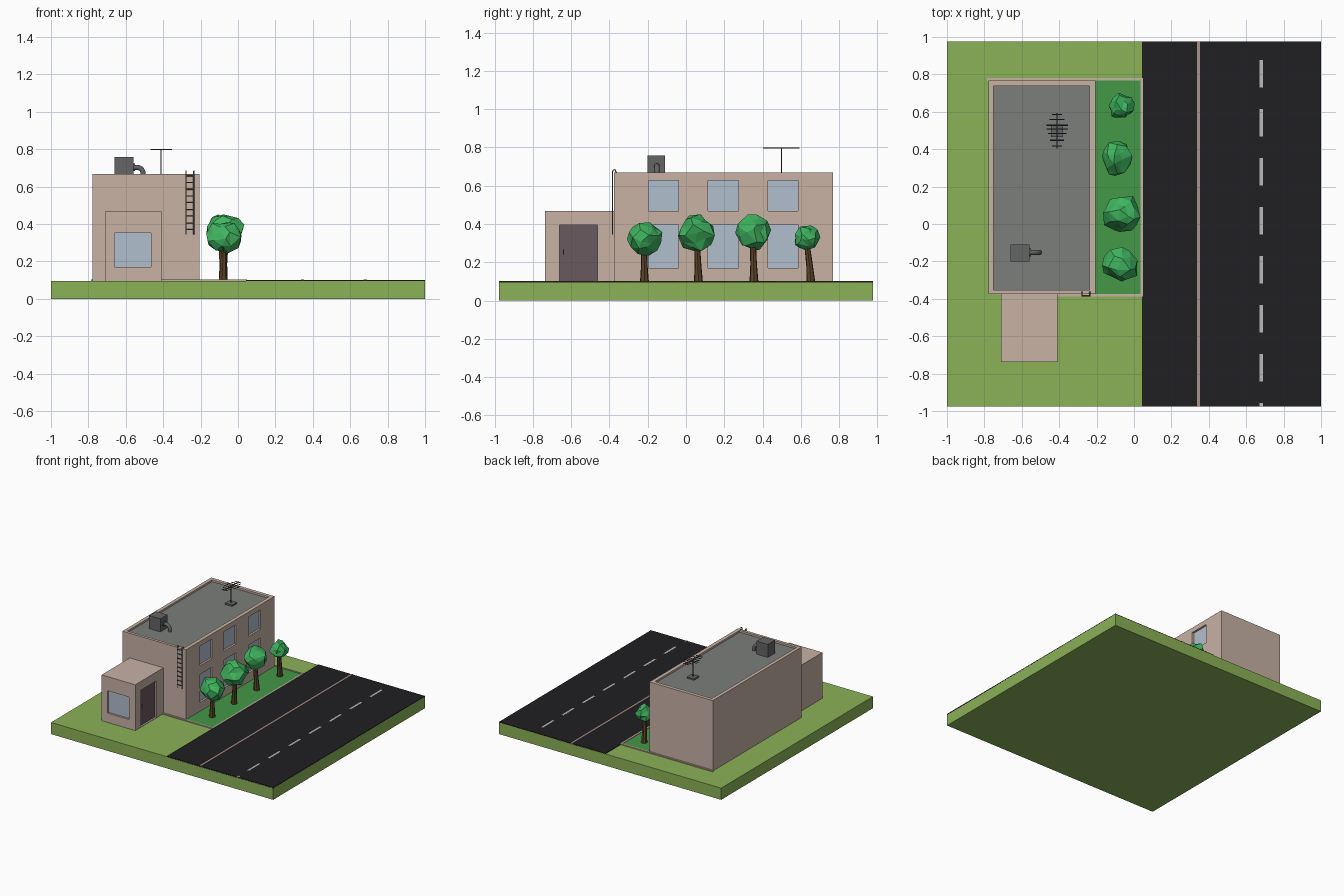
import bpy, bmesh, math, random
from mathutils import Vector, Matrix

if "Cube" in bpy.data.objects:
    bpy.data.objects.remove(bpy.data.objects["Cube"])

random.seed(4)


def mat(name, r, g, b):
    m = bpy.data.materials.new(name)
    m.diffuse_color = (r, g, b, 1)
    m.use_nodes = True
    m.node_tree.nodes["Principled BSDF"].inputs["Base Color"].default_value = m.diffuse_color
    return m


GRASS = mat("grass", .26, .445, .095)
LAWN = mat("lawn", .056, .314, .061)
WALL = mat("wall", .58, .445, .376)
ASPHALT = mat("asphalt", .014, .014, .016)
STRIPE = mat("stripe", .5, .5, .5)
KERB = mat("kerb", .42, .29, .26)
GLASS = mat("glass", .44, .52, .62)
DOOR = mat("door_paint", .14, .10, .115)
ROOF = mat("roof_felt", .2, .21, .2)
METAL = mat("metal", .13, .13, .13)
DARK = mat("dark_metal", .05, .05, .05)
LEAF = mat("leaf", .048, .456, .114)
BARK = mat("bark", .11, .058, .021)


def finish(name, bm, m=None):
    me = bpy.data.meshes.new(name)
    bm.to_mesh(me)
    bm.free()
    ob = bpy.data.objects.new(name, me)
    bpy.context.collection.objects.link(ob)
    if m:
        me.materials.append(m)
    return ob


def boxes(name, bounds, m=None):
    """One object from boxes given as (x0, x1, y0, y1, z0, z1)."""
    bm = bmesh.new()
    for x0, x1, y0, y1, z0, z1 in bounds:
        mx = Matrix.Translation(((x0 + x1) / 2, (y0 + y1) / 2, (z0 + z1) / 2))
        bmesh.ops.create_cube(bm, size=1, matrix=mx @ Matrix.Diagonal((x1 - x0, y1 - y0, z1 - z0, 1)))
    return finish(name, bm, m)


def carve(ob, bounds):
    """Cut box-shaped recesses out of a wall block."""
    cutter = boxes(ob.name + "_cutter", bounds)
    cutter.hide_render = True
    cutter.hide_set(True)
    mod = ob.modifiers.new("recesses", 'BOOLEAN')
    mod.operation, mod.solver, mod.object = 'DIFFERENCE', 'EXACT', cutter


def tubes(name, paths, radius, m, sides=1):
    cu = bpy.data.curves.new(name, 'CURVE')
    cu.dimensions = '3D'
    cu.bevel_depth, cu.bevel_resolution, cu.use_fill_caps = radius, sides, True
    for pts in paths:
        sp = cu.splines.new('POLY')
        sp.points.add(len(pts) - 1)
        for p, co in zip(sp.points, pts):
            p.co = (*co, 1)
    ob = bpy.data.objects.new(name, cu)
    bpy.context.collection.objects.link(ob)
    cu.materials.append(m)
    return ob


# Ground, road and road markings
Y = .976
boxes("ground", [(-1, 1, -Y, Y, 0, .095)], GRASS)
boxes("road", [(.042, 1, -Y, Y, .09, .1)], ASPHALT)
boxes("road_kerb_line", [(.338, .353, -Y, Y, .095, .103)], KERB)
boxes("lane_dashes", [(.672, .69, max(y - .147, -Y), y, .095, .102)
                      for y in [.877 - .262 * i for i in range(8)]], STRIPE)

# Garden strip and kerb
boxes("garden", [(-.21, .04, -.375, .767, .09, .099)], LAWN)
boxes("garden_kerb", [(-.41, .047, -.388, -.375, .09, .103),
                      (-.785, .047, .767, .78, .09, .103),
                      (.034, .047, -.375, .767, .09, .103)], WALL)

# Main building with recessed roof and side windows
X1 = -.207
main = boxes("main_building", [(-.778, X1, -.375, .767, .09, .668)], WALL)
wins = [(y, y + .158, z0, z1) for y in (-.196, .115, .428)
        for z0, z1 in ((.17, .398), (.469, .627))]
roof = (-.75, -.237, -.352, .738)
D = .02
carve(main, [(X1 - D, X1 + .05, *w) for w in wins] + [(*roof, .65, .75)])
boxes("roof", [(*roof, .645, .653)], ROOF)
boxes("side_windows", [(X1 - D - .005, X1 - D + .004, *w) for w in wins], GLASS)

# Entrance annex with front window and side door
annex = boxes("annex", [(-.712, -.409, -.737, -.375, .09, .468)], WALL)
carve(annex, [(-.66, -.465, -.8, -.737 + D, .171, .353),
              (-.409 - D, -.35, -.662, -.463, .098, .396)])
boxes("front_window", [(-.66, -.465, -.737 + D - .004, -.737 + D + .005, .171, .353)], GLASS)
boxes("door", [(-.409 - D - .005, -.409 - D + .006, -.662, -.463, .098, .396)], DOOR)
boxes("door_handle", [(-.424, -.413, -.643, -.637, .24, .268)], METAL)

# Wall ladder with hooked top
rails = [[(x, -.384, .345), (x, -.384, .672), (x, -.38, .682), (x, -.37, .684), (x, -.364, .668)]
         for x in (-.278, -.236)]
rungs = [[(-.278, -.384, z), (-.236, -.384, z)] for z in [.37 + .036 * i for i in range(9)]]
tubes("ladder", rails + rungs, .0035, METAL)

# Air conditioning unit and bent duct
boxes("cooling_unit", [(-.66, -.559, -.2, -.109, .65, .759)], METAL)
arc = [(-.54 + .033 * math.sin(a), -.152, .67 + .033 * math.cos(a))
       for a in [math.pi / 2 * i / 6 for i in range(7)]]
duct = tubes("duct", [[(-.57, -.152, .703)] + arc + [(-.507, -.152, .65)]], .014, METAL, 3)
tubes("duct_collar", [[(-.565, -.152, .703), (-.552, -.152, .703)]], .022, METAL, 3)

# Roof antenna
AX, AY, AZ = -.411, .498, .798
boxes("antenna_base", [(AX - .032, AX + .032, AY - .032, AY + .032, .65, .665)], METAL)
elements = [[(AX - h, AY + d, AZ), (AX + h, AY + d, AZ)]
            for d, h in ((-.08, .027), (-.05, .038), (-.015, .05), (.01, .058),
                         (.03, .058), (.06, .04), (.088, .027))]
tubes("antenna", [[(AX, AY, .66), (AX, AY, AZ)], [(AX, AY - .095, AZ), (AX, AY + .095, AZ)]] + elements,
      .003, DARK)


# Low-poly trees: tapered leaning trunk and faceted crown
def tree(i, base, crown, r):
    bm = bmesh.new()
    rings = []
    for t, w in ((0, .024), (.35, .018), (1, .014)):
        c = base.lerp(crown, t * t * .5 + t * .5)
        c.z = base.z + (crown.z - base.z) * t
        rings.append([bm.verts.new(c + Vector((w * math.cos(a), w * math.sin(a), 0)))
                      for a in [math.tau * k / 7 for k in range(7)]])
    for lo, hi in zip(rings, rings[1:]):
        for k in range(7):
            n = (k + 1) % 7
            bm.faces.new((lo[k], lo[n], hi[n], hi[k]))
    bm.faces.new(rings[-1])
    bm.faces.new(rings[0][::-1])
    finish(f"tree_trunk_{i}", bm, BARK)
    bm = bmesh.new()
    bmesh.ops.create_icosphere(bm, subdivisions=2, radius=r)
    for v in bm.verts:
        v.co += Vector([random.uniform(-.16, .16) * r for _ in range(3)])
    bmesh.ops.rotate(bm, verts=bm.verts, matrix=Matrix.Rotation(i * 1.3, 3, (1, .5, .8)))
    finish(f"tree_crown_{i}", bm, LEAF).location = crown


for i, (x, y0, y, z, r) in enumerate(((-.073, -.217, -.22, .328, .09), (-.062, .065, .055, .355, .094),
                                      (-.093, .355, .348, .355, .088), (-.07, .652, .628, .327, .066))):
    tree(i + 1, Vector((-.08, y0, .095)), Vector((x, y, z)), r)
